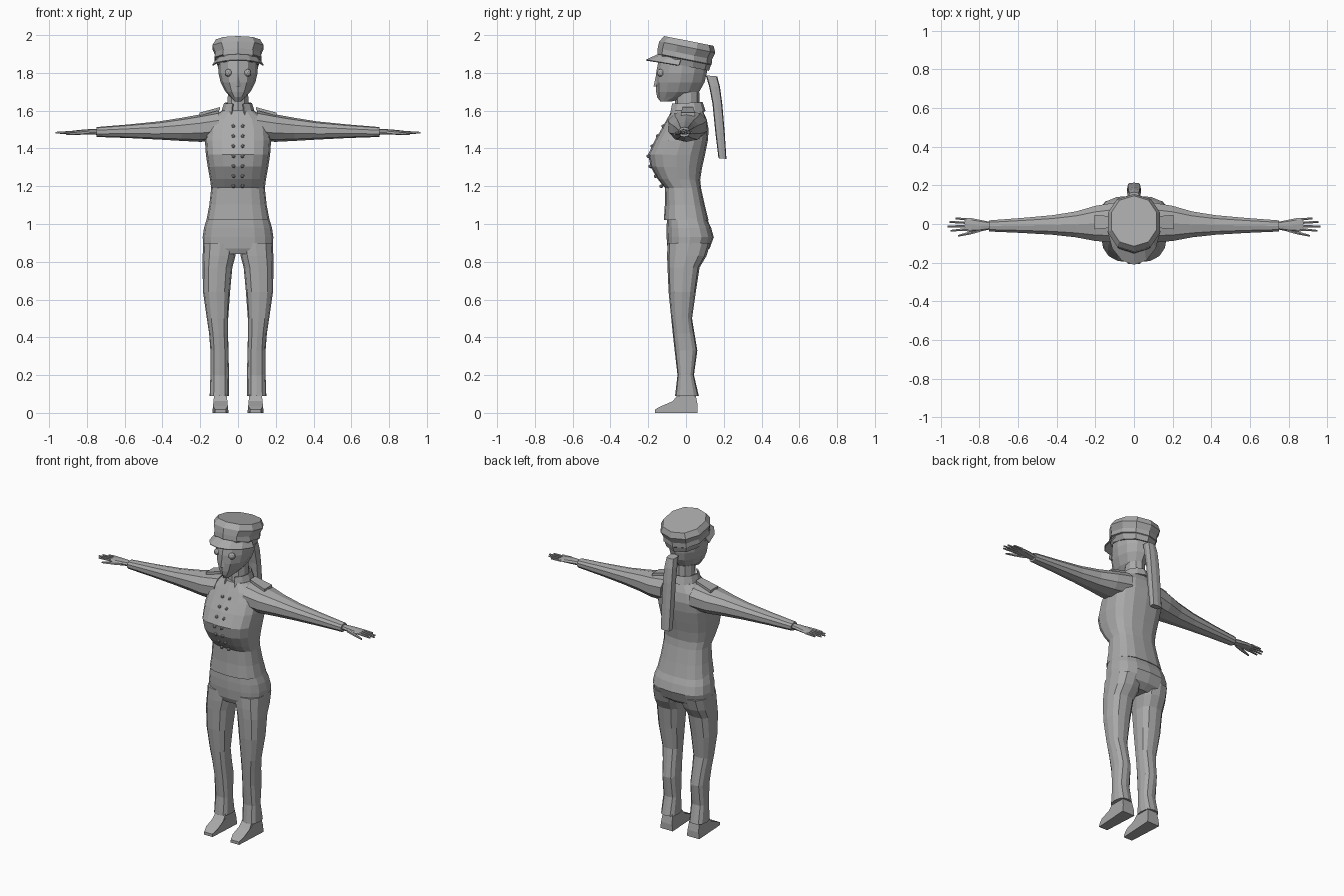
import bpy, bmesh, math
from mathutils import Vector

if "Cube" in bpy.data.objects:
    bpy.data.objects.remove(bpy.data.objects["Cube"])

grey = bpy.data.materials.new("uniform grey")
grey.diffuse_color = (0.4, 0.4, 0.4, 1)
grey.use_nodes = True
grey.node_tree.nodes["Principled BSDF"].inputs["Base Color"].default_value = grey.diffuse_color


def finish(name, bm, mirror=False, thick=0):
    bmesh.ops.recalc_face_normals(bm, faces=bm.faces)
    me = bpy.data.meshes.new(name)
    bm.to_mesh(me)
    bm.free()
    me.materials.append(grey)
    ob = bpy.data.objects.new(name, me)
    bpy.context.collection.objects.link(ob)
    if thick:
        mod = ob.modifiers.new("thickness", 'SOLIDIFY')
        mod.thickness, mod.offset = thick, 0
    if mirror:
        ob.modifiers.new("mirror", 'MIRROR')
    return ob


def spow(v, e):
    return math.copysign(abs(v) ** e, v)


def loft(name, rows, n=12, p=2.3, axis='Z', tilt=0, mirror=False):
    """Rows: (t, a0, a1, b0, b1). Axis Z: a=x, b=y; axis X: a=y, b=z."""
    bm = bmesh.new()
    rings = []
    for t, a0, a1, b0, b1 in rows:
        ring = []
        for i in range(n):
            w = -math.pi / 2 + 2 * math.pi * i / n
            a = (a0 + a1) / 2 + (a1 - a0) / 2 * spow(math.cos(w), 2 / p)
            b = (b0 + b1) / 2 + (b1 - b0) / 2 * spow(math.sin(w), 2 / p)
            co = (a, b, t - tilt * b) if axis == 'Z' else (t, a, b)
            ring.append(bm.verts.new(co))
        rings.append(ring)
    for r, s in zip(rings, rings[1:]):
        for i in range(n):
            j = (i + 1) % n
            bm.faces.new((r[i], r[j], s[j], s[i]))
    bm.faces.new(rings[0])
    bm.faces.new(rings[-1])
    return finish(name, bm, mirror)


def strip(name, start, end, n, inner, outer, thick):
    """Curved band between two functions of the angle in degrees."""
    bm = bmesh.new()
    pairs = []
    for i in range(n + 1):
        w = math.radians(start + (end - start) * i / n)
        pairs.append([bm.verts.new(f(math.cos(w), math.sin(w))) for f in (inner, outer)])
    for (a, b), (c, d) in zip(pairs, pairs[1:]):
        bm.faces.new((a, c, d, b))
    return finish(name, bm, thick=thick)


def sym(rows):
    return [(z, -r, r, f, b) for z, r, f, b in rows]


# Jacket body: (z, half width, front, back)
loft("jacket", sym([
    (1.02, .167, -.117, .12), (1.10, .152, -.112, .10), (1.19, .142, -.112, .08),
    (1.235, .148, -.15, .075), (1.30, .160, -.188, .085), (1.365, .170, -.200, .10),
    (1.44, .175, -.165, .115), (1.50, .170, -.130, .120), (1.555, .150, -.100, .11),
    (1.60, .085, -.075, .09)]), n=16, p=2.7, tilt=.02)

# Sleeves: (x, y0, y1, z0, z1)
loft("sleeve", [
    (.10, -.10, .115, 1.44, 1.600), (.20, -.092, .098, 1.435, 1.58),
    (.30, -.072, .068, 1.440, 1.562), (.42, -.058, .048, 1.447, 1.543),
    (.58, -.048, .033, 1.455, 1.527), (.75, -.040, .02, 1.461, 1.513)],
    n=10, axis='X', mirror=True)

# Hands
loft("hand", [
    (.74, -.027, .010, 1.472, 1.503), (.79, -.037, .020, 1.474, 1.502),
    (.84, -.041, .030, 1.476, 1.498), (.875, -.036, .032, 1.477, 1.494)],
    n=8, axis='X', mirror=True)
for i, (y, dy, tip) in enumerate([(-.027, -.008, .95), (-.010, -.003, .965),
                                  (.007, .003, .955), (.024, .005, .925)]):
    loft("finger_%d" % (i + 1), [
        (.86, y - .008, y + .008, 1.477, 1.494),
        (tip, y + dy - .005, y + dy + .005, 1.478, 1.488)],
        n=6, axis='X', mirror=True)
loft("thumb", [(.79, -.040, -.015, 1.474, 1.497), (.85, -.056, -.038, 1.472, 1.490),
               (.91, -.066, -.056, 1.470, 1.480)], n=6, axis='X', mirror=True)

# Shoulder boards
bm = bmesh.new()
bmesh.ops.create_cube(bm, size=1)
for v in bm.verts:
    x, y, z = v.co
    v.co = (.15 + .11 * x, .01 + y * (.075 if x > 0 else .055), 1.596 - .03 * x + .016 * z)
finish("shoulder_board", bm, mirror=True)

# Collar, open in a V at the front
strip("collar", -68, 248, 10,
      lambda c, s: (.088 * c, .005 + .095 * s, 1.585 + .012 * s),
      lambda c, s: (.070 * c, .004 + .080 * s, 1.64 + .004 * s), .008)

# Two columns of buttons following the chest
front = [(1.17, -.117), (1.235, -.153), (1.30, -.191), (1.365, -.203),
         (1.44, -.168), (1.50, -.133), (1.56, -.100)]
bm = bmesh.new()
for k in range(7):
    z = 1.20 + .053 * k
    for (z0, y0), (z1, y1) in zip(front, front[1:]):
        if z0 <= z < z1:
            y = y0 + (y1 - y0) * (z - z0) / (z1 - z0)
    r = bmesh.ops.create_icosphere(bm, subdivisions=1, radius=.011)
    bmesh.ops.translate(bm, verts=r['verts'], vec=Vector((.024, y + .003, z)))
finish("buttons", bm, mirror=True)

# Trousers: hips then legs
loft("hips", sym([
    (.84, .150, -.085, .085), (.87, .184, -.098, .125), (.93, .187, -.103, .147),
    (.98, .180, -.103, .133), (1.04, .162, -.100, .105)]), n=16, p=2.6)
loft("trouser_leg", [
    (.09, .048, .150, -.058, .068), (.20, .048, .146, -.045, .042),
    (.33, .050, .146, -.060, .060), (.42, .053, .153, -.070, .045),
    (.50, .052, .165, -.078, .032), (.64, .042, .185, -.092, .052),
    (.77, .030, .188, -.098, .072), (.83, .014, .187, -.100, .108),
    (.90, .002, .185, -.098, .130)], n=12, p=2.6, mirror=True)

# Shoes: side profile swept across, narrowed toward the toe
profile = [(-.165, 0), (-.165, .018), (-.13, .036), (-.07, .062), (-.04, .10),
           (.05, .10), (.062, .04), (.062, 0)]
bm = bmesh.new()
sides = []
for x in (-1, 1):
    sides.append([bm.verts.new((.093 + x * ((.030 if y < -.15 else .043) - .1 * z), y, z))
                  for y, z in profile])
    bm.faces.new(sides[-1])
for i in range(len(profile)):
    j = (i + 1) % len(profile)
    bm.faces.new((sides[0][i], sides[0][j], sides[1][j], sides[1][i]))
finish("shoe", bm, mirror=True)

# Neck and head
loft("neck", sym([(1.56, .062, -.062, .075), (1.70, .056, -.055, .07)]), n=10, p=2)
loft("head", sym([
    (1.648, .018, -.135, -.08), (1.672, .040, -.153, .02), (1.70, .066, -.158, .070),
    (1.75, .092, -.160, .098), (1.80, .104, -.158, .110), (1.87, .106, -.145, .115)]),
    n=12, p=2)
bm = bmesh.new()
bmesh.ops.create_icosphere(bm, subdivisions=2, radius=.021)
bmesh.ops.translate(bm, verts=bm.verts, vec=(.050, -.133, 1.80))
finish("eye", bm, mirror=True)
bm = bmesh.new()
bmesh.ops.create_cone(bm, segments=4, radius1=.016, radius2=.003, depth=.06, cap_ends=True)
bmesh.ops.translate(bm, verts=bm.verts, vec=(0, -.156, 1.757))
finish("nose", bm)

# Cap crown with band, tilted back
loft("cap", sym([
    (1.835, .110, -.143, .122), (1.868, .122, -.150, .132), (1.872, .130, -.152, .136),
    (1.900, .126, -.150, .138), (1.938, .142, -.142, .155), (1.972, .122, -.115, .146)]),
    n=10, p=2.2, tilt=.2)
strip("cap_brim", 188, 352, 6,
      lambda c, s: (.118 * c, .140 * s - .008, 1.862 - .035 * s),
      lambda c, s: (.136 * c, .200 * s - .010, 1.835 - .032 * s), .006)

# Ponytail: (z, half width, front, back)
loft("ponytail", sym([
    (1.362, .034, .172, .214), (1.50, .036, .155, .205), (1.65, .036, .140, .192),
    (1.74, .034, .122, .180), (1.795, .028, .105, .165)]), n=8, p=4, tilt=.08)
